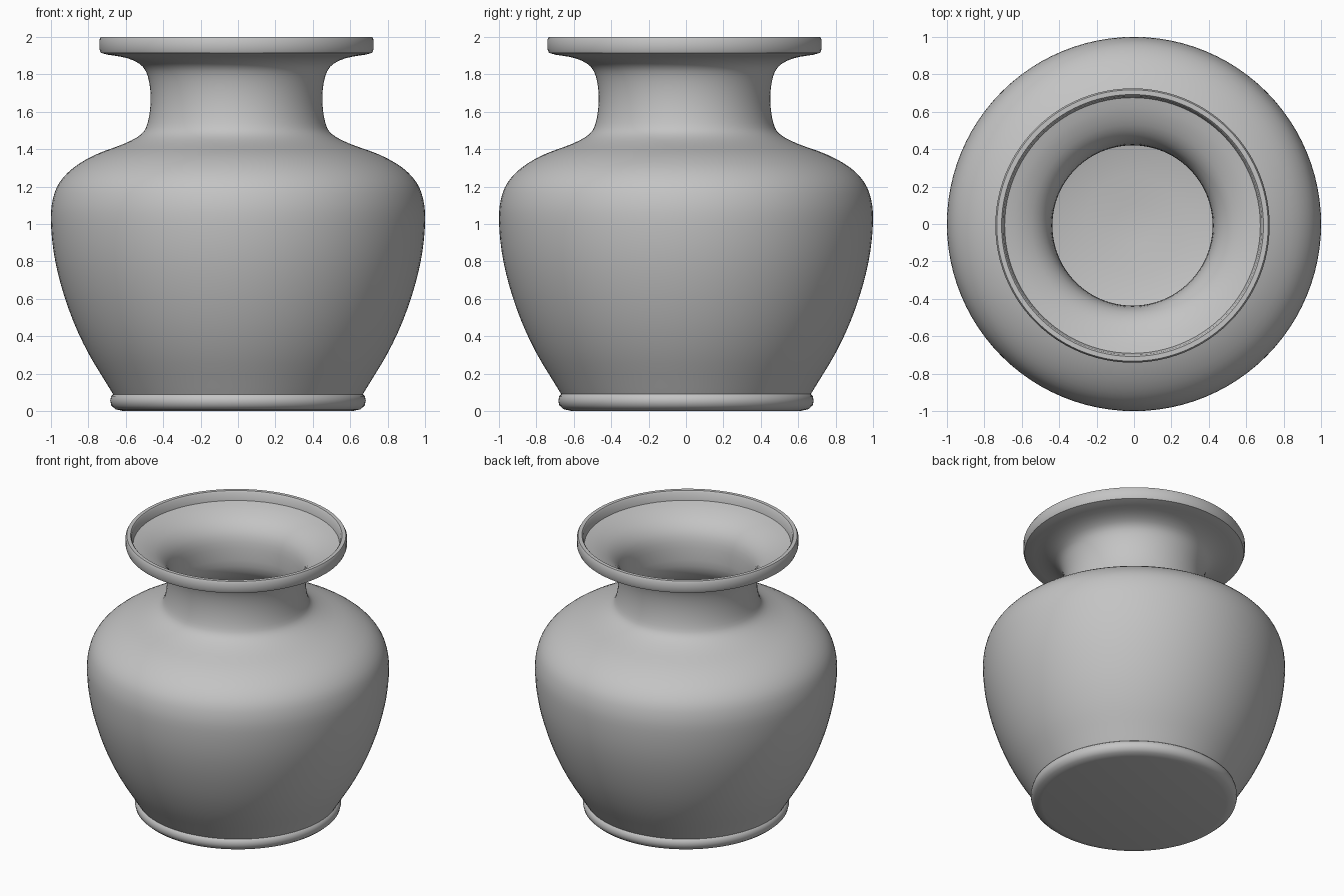
import bpy
import bmesh
import math
from mathutils import Vector

cube = bpy.data.objects.get("Cube")
if cube:
    bpy.data.objects.remove(cube, do_unlink=True)

SIDES = 96

clay = bpy.data.materials.new("plain grey clay")
clay.use_nodes = True
grey = (0.55, 0.55, 0.55, 1)
clay.diffuse_color = grey
clay.node_tree.nodes["Principled BSDF"].inputs["Base Color"].default_value = grey


def smooth_path(points, steps=3):
    """Catmull-Rom curve through the (radius, height) points."""
    pts = [Vector(p) for p in points]
    pts = [pts[0]] + pts + [pts[-1]]
    path = []
    for a, b, c, d in zip(pts, pts[1:], pts[2:], pts[3:]):
        for i in range(steps):
            t = i / steps
            path.append(0.5 * (2 * b + (c - a) * t + (2 * a - 5 * b + 4 * c - d) * t ** 2
                               + (3 * b - a - 3 * c + d) * t ** 3))
    return path + [pts[-1]]


def lathe(name, path):
    """Turn a profile that starts and ends on the axis."""
    bm = bmesh.new()
    rings = []
    for r, z in path:
        # the neck and rim sit very slightly off centre
        lean = -0.008 * min(max((z - 1.3) / 0.2, 0), 1)
        if r < 0.001:
            rings.append([bm.verts.new((lean, lean, z))] * SIDES)
        else:
            rings.append([bm.verts.new((lean + r * math.cos(a), lean + r * math.sin(a), z))
                          for a in (math.tau * i / SIDES for i in range(SIDES))])
    for low, high in zip(rings, rings[1:]):
        for i in range(SIDES):
            j = (i + 1) % SIDES
            corners = list(dict.fromkeys((low[i], low[j], high[j], high[i])))
            bm.faces.new(corners)
    bmesh.ops.recalc_face_normals(bm, faces=bm.faces)
    mesh = bpy.data.meshes.new(name)
    bm.to_mesh(mesh)
    bm.free()
    mesh.materials.append(clay)
    obj = bpy.data.objects.new(name, mesh)
    bpy.context.collection.objects.link(obj)
    bpy.ops.object.select_all(action="DESELECT")
    obj.select_set(True)
    bpy.context.view_layer.objects.active = obj
    bpy.ops.object.shade_smooth_by_angle(angle=math.radians(40))
    return obj


# Flat base and rounded foot ring
foot = [(0, 0), (0.61, 0), (0.655, 0.01), (0.677, 0.03), (0.683, 0.055), (0.678, 0.08)]
# Belly, shoulder, neck and underside of the rim
body = [(0.667, 0.09), (0.71, 0.16), (0.8, 0.31), (0.88, 0.48), (0.945, 0.67),
        (0.985, 0.85), (1, 1.02), (0.99, 1.13), (0.955, 1.22), (0.88, 1.3),
        (0.76, 1.37), (0.6, 1.43), (0.51, 1.48), (0.475, 1.54), (0.459, 1.65),
        (0.467, 1.76), (0.5, 1.84), (0.58, 1.885), (0.69, 1.905)]
# Upright lip
rim = [(0.725, 1.915), (0.733, 1.935), (0.733, 1.985), (0.725, 2), (0.7, 2), (0.692, 1.99)]
# Funnel mouth, throat and hollow inside
inside = [(0.683, 1.935), (0.6, 1.91), (0.51, 1.86), (0.45, 1.78), (0.43, 1.66),
          (0.44, 1.53), (0.53, 1.42), (0.72, 1.33), (0.88, 1.2), (0.94, 1.02),
          (0.91, 0.75), (0.82, 0.48), (0.67, 0.25), (0.4, 0.13), (0, 0.09)]

lathe("vase", foot + smooth_path(body) + rim + smooth_path(inside))
